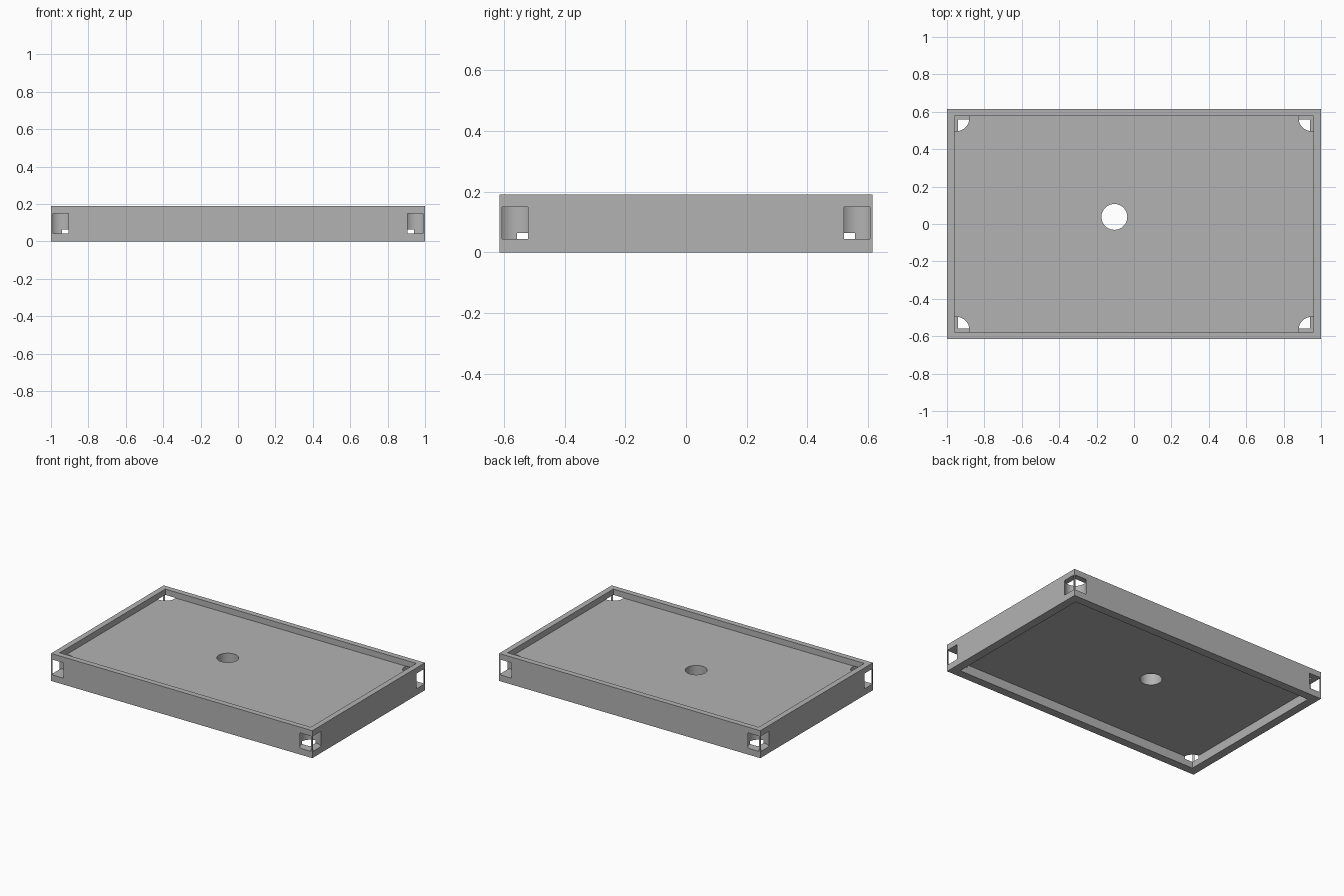
import bpy
import math

cube = bpy.data.objects.get("Cube")
if cube:
    bpy.data.objects.remove(cube, do_unlink=True)

HALF_X, HALF_Y, HEIGHT = 1.0, 0.616, 0.19
PLATE_BOTTOM, PLATE_TOP = 0.063, 0.149
TOP_RIM, BOTTOM_RIM = 0.039, 0.058
SLOT_INSET, SLOT_RADIUS = 0.052, 0.067
SLOT_BOTTOM, SLOT_TOP = 0.044, 0.15

grey = bpy.data.materials.new("plain grey")
grey.use_nodes = True
colour = (0.45, 0.45, 0.45, 1)
grey.diffuse_color = colour
grey.node_tree.nodes["Principled BSDF"].inputs["Base Color"].default_value = colour


def box(name, inset, z0, z1):
    bpy.ops.mesh.primitive_cube_add(size=2, location=(0, 0, (z0 + z1) / 2))
    obj = bpy.context.object
    obj.name = name
    obj.scale = (HALF_X - inset, HALF_Y - inset, (z1 - z0) / 2)
    bpy.ops.object.transform_apply(location=True, rotation=True, scale=True)
    return obj


def cylinder(name, x, y, radius, z0, z1):
    bpy.ops.mesh.primitive_cylinder_add(
        vertices=64, radius=radius, depth=z1 - z0, location=(x, y, (z0 + z1) / 2))
    obj = bpy.context.object
    obj.name = name
    return obj


# Solid tray block
tray = box("tray", 0, 0, HEIGHT)
tray.data.materials.append(grey)

# Shallow recess above the plate, deeper one below it, and the round hole
cutters = [
    box("top_recess", TOP_RIM, PLATE_TOP, HEIGHT + 0.1),
    box("bottom_recess", BOTTOM_RIM, -0.1, PLATE_BOTTOM),
    cylinder("plate_hole", -0.105, 0.038, 0.069, -0.1, HEIGHT + 0.1),
]

# Upright round slots that open through both walls at each corner
for sx in (-1, 1):
    for sy in (-1, 1):
        cutters.append(cylinder(
            "corner_slot", sx * (HALF_X - SLOT_INSET), sy * (HALF_Y - SLOT_INSET),
            SLOT_RADIUS, SLOT_BOTTOM, SLOT_TOP))

# Carve the block and discard the cutters
for cutter in cutters:
    cutter.hide_render = True
    bpy.ops.object.select_all(action='DESELECT')
    tray.select_set(True)
    bpy.context.view_layer.objects.active = tray
    cut = tray.modifiers.new(cutter.name, 'BOOLEAN')
    cut.operation = 'DIFFERENCE'
    cut.solver = 'EXACT'
    cut.object = cutter
    bpy.ops.object.modifier_apply(modifier=cut.name)
    bpy.data.objects.remove(cutter, do_unlink=True)

bpy.ops.object.shade_smooth_by_angle(angle=math.radians(30))
